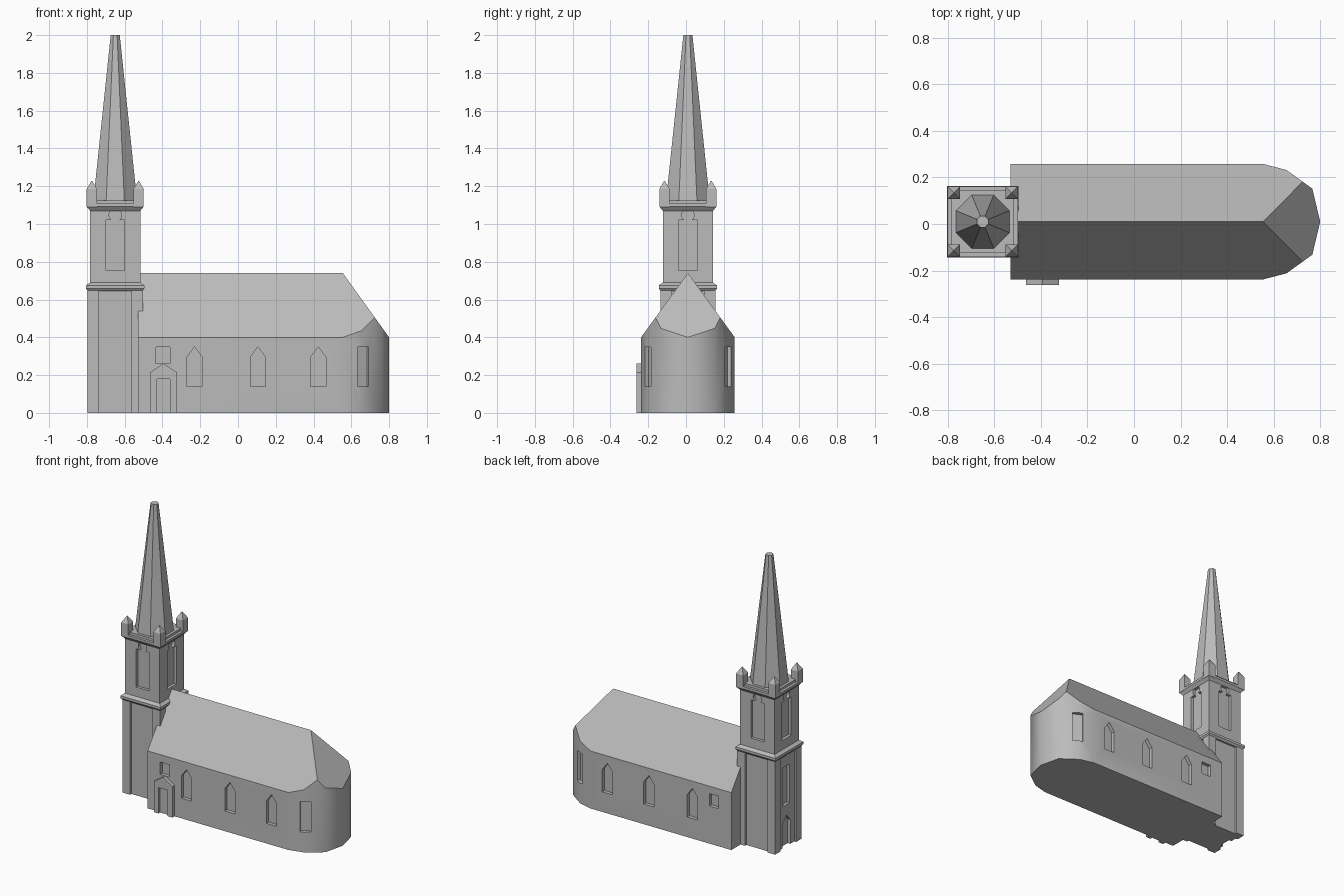
import bpy, bmesh, math
from mathutils import Vector

if "Cube" in bpy.data.objects:
    bpy.data.objects.remove(bpy.data.objects["Cube"])

CY = 0.01            # centre line of the church
TX = -0.65           # tower centre
HW = 0.248           # nave half width
S, N, W, E = -math.pi / 2, math.pi / 2, math.pi, 0.0

stone = bpy.data.materials.new("grey stone")
stone.diffuse_color = (0.5, 0.5, 0.5, 1)
stone.use_nodes = True
stone.node_tree.nodes["Principled BSDF"].inputs["Base Color"].default_value = stone.diffuse_color


def finish(bm, name, smooth=None):
    bmesh.ops.recalc_face_normals(bm, faces=bm.faces[:])
    me = bpy.data.meshes.new(name)
    bm.to_mesh(me)
    bm.free()
    me.materials.append(stone)
    ob = bpy.data.objects.new(name, me)
    bpy.context.collection.objects.link(ob)
    return ob


def loft(bm, n, rings, x, y, turn=None):
    """Stack of n-sided rings given as (apothem, z)."""
    turn = math.pi / n if turn is None else turn
    loops = []
    for a, z in rings:
        r = a / math.cos(math.pi / n)
        loops.append([bm.verts.new((x + r * math.cos(turn + 2 * math.pi * i / n),
                                    y + r * math.sin(turn + 2 * math.pi * i / n), z))
                      for i in range(n)])
    for lo, hi in zip(loops, loops[1:]):
        for i in range(n):
            j = (i + 1) % n
            bm.faces.new((lo[i], lo[j], hi[j], hi[i]))
    bm.faces.new(loops[0])
    bm.faces.new(loops[-1])


def panel(bm, outline, x, y, ang, out, depth):
    """Upright outline (across, z) extruded along the wall normal at ang."""
    n = Vector((math.cos(ang), math.sin(ang), 0))
    u = Vector((-n.y, n.x, 0))
    a, b = [[bm.verts.new(Vector((x, y, z)) + u * t + n * d) for t, z in outline]
            for d in (out, -depth)]
    bm.faces.new(a)
    bm.faces.new(b)
    for i in range(len(a)):
        j = (i + 1) % len(a)
        bm.faces.new((a[i], a[j], b[j], b[i]))


def rect(w, z0, z1):
    return [(-w, z0), (w, z0), (w, z1), (-w, z1)]


def pointed(w, z0, z1, top):
    return [(-w, z0), (w, z0), (w, z1), (0, top), (-w, z1)]


def cut(ob, bm):
    """Carve the recesses held in bm out of ob."""
    tool = finish(bm, "recess_cutter")
    tool.hide_render = True
    mod = ob.modifiers.new("recesses", 'BOOLEAN')
    mod.operation, mod.solver, mod.object = 'DIFFERENCE', 'EXACT', tool
    bpy.context.view_layer.objects.active = ob
    bpy.ops.object.modifier_apply(modifier=mod.name)
    bpy.data.objects.remove(tool)


# Nave with rounded apse: footprint prism trimmed by the roof planes
half = [(-0.53, HW), (0.555, HW), (0.655, 0.222), (0.766, 0.142)]
plan = half + [(0.80, 0)] + [(x, -y) for x, y in reversed(half)]
bm = bmesh.new()
base = bm.faces.new([bm.verts.new((x, CY + y, 0)) for x, y in plan])
top = bmesh.ops.extrude_face_region(bm, geom=[base])["geom"]
bmesh.ops.translate(bm, vec=(0, 0, 1), verts=[v for v in top if isinstance(v, bmesh.types.BMVert)])
bmesh.ops.recalc_face_normals(bm, faces=bm.faces[:])
slope = 0.34 / HW
for co, no in (((0, CY, 0.74), (0, slope, 1)), ((0, CY, 0.74), (0, -slope, 1)),
               ((0.555, CY, 0.74), (0.34 / 0.245, 0, 1))):
    r = bmesh.ops.bisect_plane(bm, geom=bm.verts[:] + bm.edges[:] + bm.faces[:], dist=1e-5,
                               plane_co=co, plane_no=no, clear_outer=True)
    rim = [e for e in bm.edges if e.is_boundary]
    bmesh.ops.contextual_create(bm, geom=rim)
nave = finish(bm, "nave")

# Nave window recesses on both long sides and the apse
bm = bmesh.new()
for s, ang in ((-1, S), (1, N)):
    for x in (-0.23, 0.105, 0.425):
        panel(bm, pointed(0.04, 0.14, 0.295, 0.35), x, CY + s * HW, ang, 0.03, 0.025)
    panel(bm, rect(0.036, 0.262, 0.348), -0.397, CY + s * HW, ang, 0.03, 0.025)
    panel(bm, rect(0.034, 0.14, 0.35), 0.662, CY + s * 0.213, s * math.radians(63), 0.04, 0.022)
cut(nave, bm)
for p in nave.data.polygons:
    p.use_smooth = abs(p.normal.z) < 0.1
bpy.context.view_layer.objects.active = nave
# Smooth only the curved apse wall, keeping eaves and reveals crisp
bm = bmesh.new()
bm.from_mesh(nave.data)
for e in bm.edges:
    roof = any(abs(f.normal.z) > 0.1 for f in e.link_faces)
    e.smooth = not roof and e.calc_face_angle(3) < math.radians(45)
bm.to_mesh(nave.data)
bm.free()

# Side porch with door recess
bm = bmesh.new()
panel(bm, pointed(0.071, 0, 0.215, 0.262), -0.394, -0.24, S, 0.022, 0.04)
porch = finish(bm, "porch")
bm = bmesh.new()
panel(bm, rect(0.035, -0.02, 0.18), -0.394, -0.262, S, 0.02, 0.018)
cut(porch, bm)

# Lower tower: recessed walls, west door and window
bm = bmesh.new()
loft(bm, 4, [(0.131, 0), (0.131, 0.66)], TX, CY)
lower = finish(bm, "tower_base")
bm = bmesh.new()
panel(bm, pointed(0.042, -0.02, 0.17, 0.215), TX - 0.131, CY, W, 0.02, 0.02)
panel(bm, rect(0.036, 0.29, 0.56), TX - 0.131, CY, W, 0.02, 0.02)
cut(lower, bm)

# Corner posts and pinnacles
posts, pins = bmesh.new(), bmesh.new()
for sx in (-1, 1):
    for sy in (-1, 1):
        loft(posts, 4, [(0.03, 0), (0.03, 0.66)], TX + sx * 0.116, CY + sy * 0.116)
        loft(pins, 4, [(0.027, 1.09), (0.027, 1.185), (0.002, 1.228)],
             TX + sx * 0.124, CY + sy * 0.124)
finish(posts, "tower_corner_posts")
finish(pins, "pinnacles")

# Belfry with keyhole-headed openings on four sides
bm = bmesh.new()
loft(bm, 4, [(0.133, 0.67), (0.133, 1.09)], TX, CY)
belfry = finish(bm, "belfry")
head = [(0.033 * math.cos(math.radians(a)), 1.047 + 0.033 * math.sin(math.radians(a)))
        for a in range(-50, 231, 20)]
keyhole = [(-0.05, 0.755), (0.05, 0.755), (0.05, 1.021)] + head + [(-0.05, 1.021)]
bm = bmesh.new()
for ang in (S, N, W, E):
    panel(bm, keyhole, TX + 0.133 * math.cos(ang), CY + 0.133 * math.sin(ang), ang, 0.02, 0.02)
cut(belfry, bm)

# Belt course, cornice and spire
for name, n, rings in (
        ("belt_course", 4, [(0.144, 0.645), (0.154, 0.658), (0.154, 0.675), (0.133, 0.69)]),
        ("cornice", 4, [(0.133, 1.07), (0.151, 1.092), (0.151, 1.108), (0.133, 1.108), (0.133, 1.125)]),
        ("spire", 8, [(0.115, 1.11), (0.115, 1.13), (0.024, 2.0)])):
    bm = bmesh.new()
    loft(bm, n, rings, TX, CY)
    finish(bm, name)
